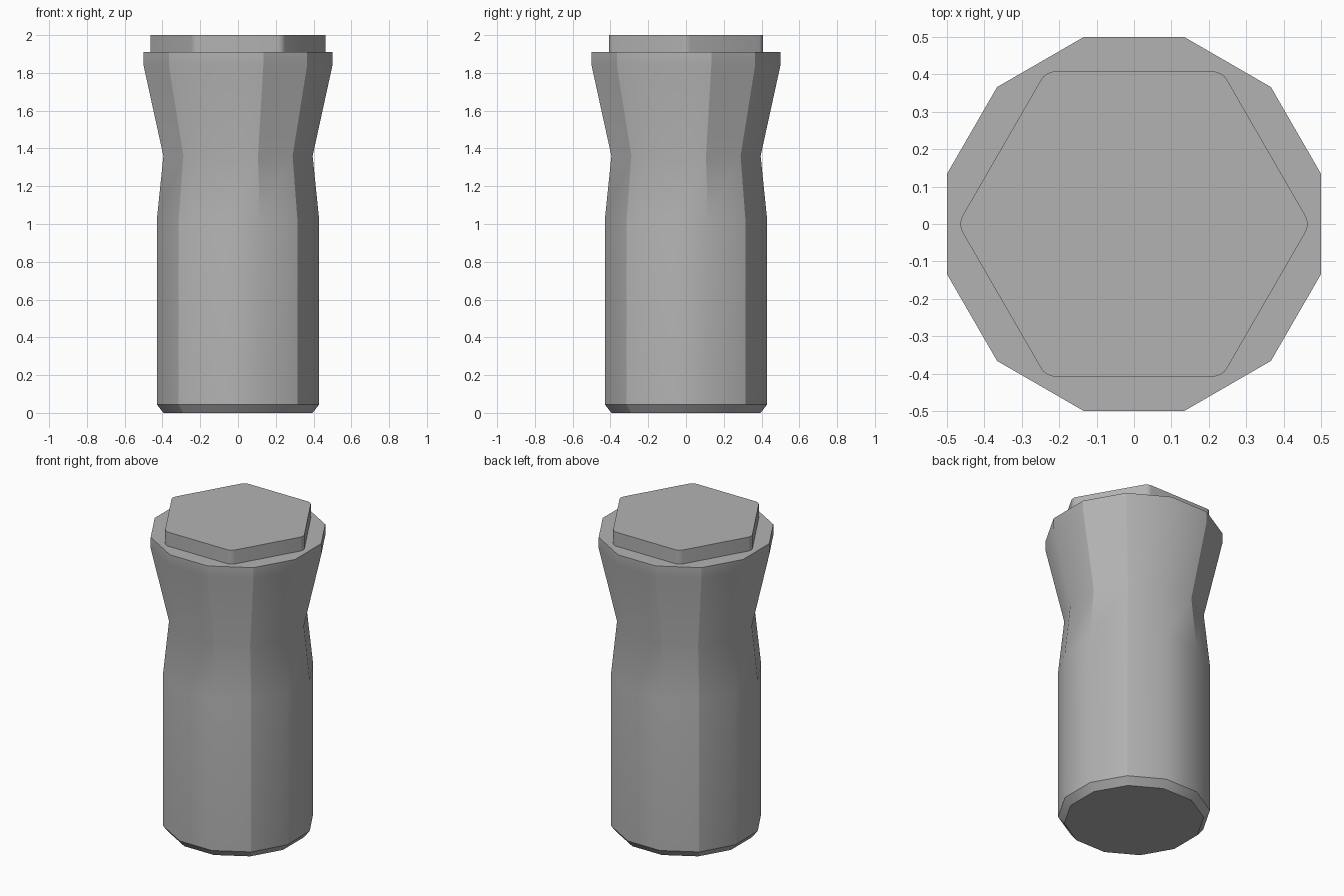
import bpy, bmesh, math

if "Cube" in bpy.data.objects:
    bpy.data.objects.remove(bpy.data.objects["Cube"], do_unlink=True)

GREY = (0.45, 0.45, 0.45, 1)
grey = bpy.data.materials.new("plain grey")
grey.use_nodes = True
grey.diffuse_color = GREY
grey.node_tree.nodes["Principled BSDF"].inputs["Base Color"].default_value = GREY


def stack(name, sides, turn, sections):
    """Closed prism through (flat-to-flat half width, height) sections."""
    bm = bmesh.new()
    rings = []
    for apothem, z in sections:
        r = apothem / math.cos(math.pi / sides)
        angles = [turn + math.tau * i / sides for i in range(sides)]
        rings.append([bm.verts.new((r * math.cos(a), r * math.sin(a), z)) for a in angles])
    for low, high in zip(rings, rings[1:]):
        for i in range(sides):
            j = (i + 1) % sides
            bm.faces.new((low[i], low[j], high[j], high[i]))
    bm.faces.new(rings[0][::-1])
    bm.faces.new(rings[-1])
    for f in bm.faces:
        f.smooth = True
    mesh = bpy.data.meshes.new(name)
    mesh.materials.append(grey)
    obj = bpy.data.objects.new(name, mesh)
    bpy.context.collection.objects.link(obj)
    return obj, bm


# Twelve-sided body: chamfered foot, straight barrel, pinched neck, flared lip
BARREL_TOP = 1.02
body, bm = stack("body", 12, math.radians(15), [
    (0.395, 0), (0.43, 0.045), (0.43, BARREL_TOP), (0.395, 1.36), (0.5, 1.84), (0.5, 1.91)])
for e in bm.edges:
    a, b = (v.co for v in e.verts)
    if abs(a.z - b.z) < 0.001:
        # Rims of the foot and the lip stay crisp
        e.smooth = 0.05 < a.z < 1.9
    else:
        # Diagonal corners are crisp; above the barrel so is one more per quarter
        mid = (a + b) / 2
        quarter = round(math.degrees(math.atan2(mid.y, mid.x))) % 90
        e.smooth = not (quarter == 45 or (quarter == 15 and mid.z > BARREL_TOP))
bm.to_mesh(body.data)
bm.free()

# Hexagonal cap with softly rounded corners
cap, bm = stack("hex_cap", 6, 0, [(0.408, 1.91), (0.408, 2.0)])
corners = [e for e in bm.edges if abs(e.verts[0].co.z - e.verts[1].co.z) > 0.01]
bmesh.ops.bevel(bm, geom=corners, offset=0.024, offset_type='OFFSET',
                segments=4, profile=0.5, affect='EDGES')
for f in bm.faces:
    f.smooth = True
for e in bm.edges:
    e.smooth = abs(e.verts[0].co.z - e.verts[1].co.z) > 0.01
bm.to_mesh(cap.data)
bm.free()
